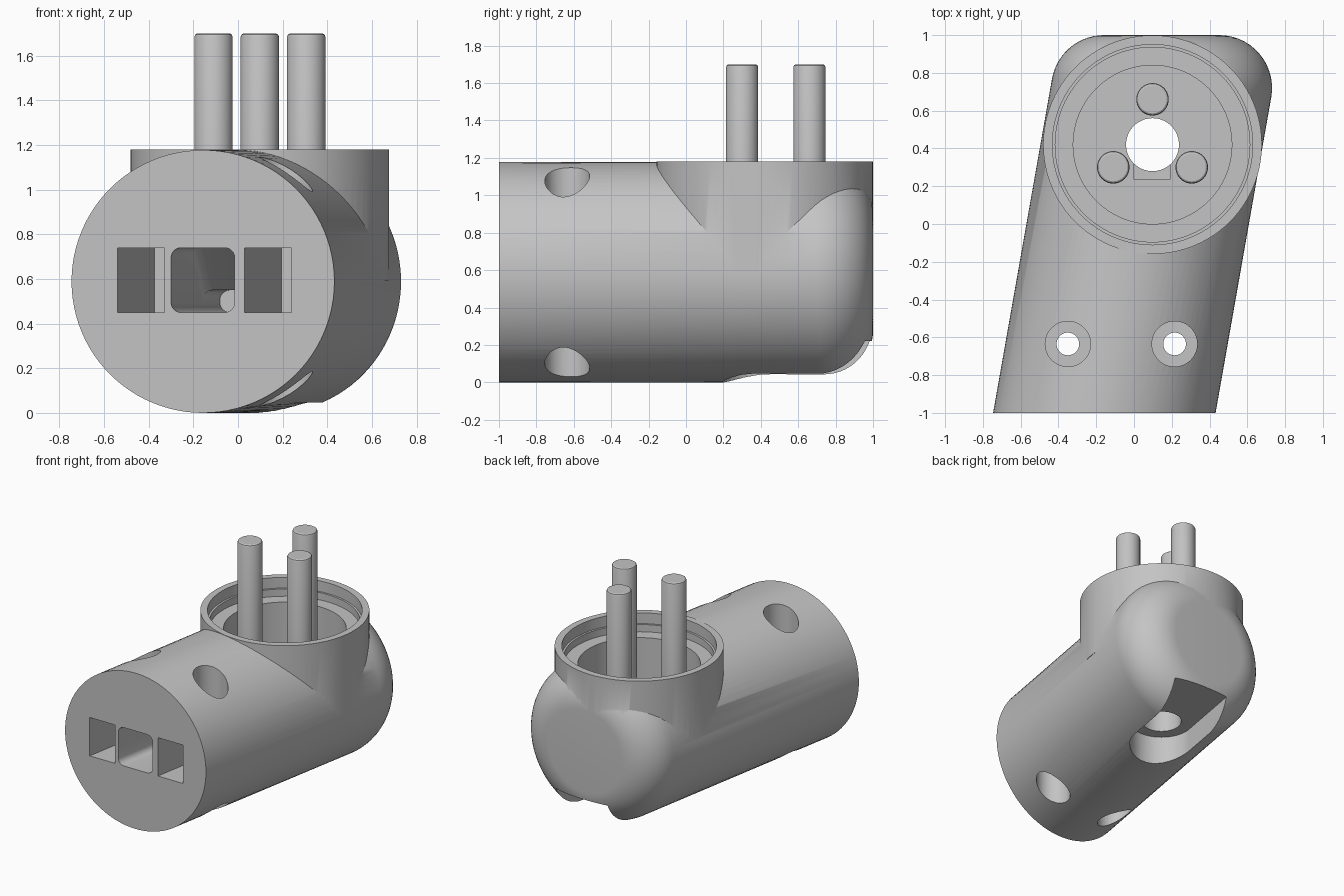
import bpy, bmesh, math
from mathutils import Vector

if "Cube" in bpy.data.objects:
    bpy.data.objects.remove(bpy.data.objects["Cube"])

grey = bpy.data.materials.new("plain_grey")
grey.use_nodes = True
COLOUR = (0.55, 0.55, 0.55, 1)
grey.diffuse_color = COLOUR
grey.node_tree.nodes["Principled BSDF"].inputs["Base Color"].default_value = COLOUR

SLANT = math.tan(math.radians(10))
R = 0.589
CX, CY = 0.098, 0.42          # centre of the upright collar
SIDES = 96


def axis_x(y):
    """x of the slanted body axis at depth y."""
    return -0.157 + (y + 1) * SLANT


def loft(name, rings):
    """Skin a list of equal-length closed rings and cap both ends."""
    bm = bmesh.new()
    loops = [[bm.verts.new(p) for p in ring] for ring in rings]
    n = len(loops[0])
    for a, b in zip(loops, loops[1:]):
        for i in range(n):
            j = (i + 1) % n
            bm.faces.new((a[i], a[j], b[j], b[i]))
    bm.faces.new(loops[0])
    bm.faces.new(loops[-1])
    bmesh.ops.recalc_face_normals(bm, faces=bm.faces)
    mesh = bpy.data.meshes.new(name)
    bm.to_mesh(mesh)
    bm.free()
    mesh.materials.append(grey)
    ob = bpy.data.objects.new(name, mesh)
    bpy.context.collection.objects.link(ob)
    return ob


def angles(n):
    return [2 * math.pi * i / n for i in range(n)]


def lathe(name, x, y, profile, n=SIDES):
    """Upright turned part from (radius, z) pairs."""
    return loft(name, [[(x + r * math.cos(a), y + r * math.sin(a), z)
                        for a in angles(n)] for r, z in profile])


def slanted_rect(x0, x1, z0, z1, y, r=0.0):
    """Rectangle section following the body slant, sizes given at the front."""
    shift = (y + 1) * SLANT
    if not r:
        pts = [(x0, z0), (x1, z0), (x1, z1), (x0, z1)]
    else:
        corners = [(x1 - r, z1 - r), (x0 + r, z1 - r), (x0 + r, z0 + r), (x1 - r, z0 + r)]
        pts = []
        for k, (cx, cz) in enumerate(corners):
            for s in range(7):
                a = math.pi / 2 * (k + s / 6)
                pts.append((cx + r * math.cos(a), cz + r * math.sin(a)))
    return [(x + shift, y, z) for x, z in pts]


def select_only(ob):
    bpy.ops.object.select_all(action='DESELECT')
    ob.select_set(True)
    bpy.context.view_layer.objects.active = ob


def combine(target, tool, operation):
    select_only(target)
    mod = target.modifiers.new("combine", 'BOOLEAN')
    mod.operation = operation
    mod.solver = 'EXACT'
    mod.object = tool
    bpy.ops.object.modifier_apply(modifier=mod.name)
    bpy.data.objects.remove(tool)


# Slanted round body with a rolled back edge
def body_rings(fillet=0.28, steps=14):
    back = Vector((0, 1, 0))
    rings = [[(axis_x(-1) + R * math.cos(a), -1, R + R * math.sin(a)) for a in angles(SIDES)]]
    for s in range(steps + 1):
        t = s / steps
        ring = []
        for a in angles(SIDES):
            c, sn = math.cos(a), math.sin(a)
            normal = Vector((c, -SLANT * c, sn)).normalized()
            phi = normal.angle(back)
            corner = Vector((axis_x(1) + R * c, 1, R + R * sn))
            centre = corner - (normal + back) * fillet / (1 + normal.dot(back))
            out = (normal * math.sin((1 - t) * phi) + back * math.sin(t * phi)) / math.sin(phi)
            ring.append(centre + out * fillet)
        rings.append(ring)
    return rings


body = loft("body", body_rings())
combine(body, lathe("collar", CX, CY, [(0.579, 0.59), (0.579, 1.181)]), 'UNION')

# Stepped well inside the collar with the central hole
well = [(0.14, 0.1), (0.14, 0.6), (0.42, 0.6), (0.42, 1.045),
        (0.515, 1.045), (0.515, 1.1), (0.53, 1.1), (0.53, 1.3)]
combine(body, lathe("well_cutter", CX, CY, well), 'DIFFERENCE')

# Round-ended slot under the back
along = Vector((SLANT, 1, 0)).normalized()
across = Vector((along.y, -along.x, 0))
hub = Vector((CX, CY, 0))
outline = [hub - across * 0.225 * math.cos(math.pi * i / 24)
           - along * 0.225 * math.sin(math.pi * i / 24) for i in range(25)]
outline += [outline[-1] + along, outline[0] + along]
slot = [[(p.x, p.y, z) for p in outline] for z in (-0.1, 0.22)]
combine(body, loft("slot_cutter", slot), 'DIFFERENCE')

# Square pockets in the front face
for x0 in (-0.54, 0.03):
    pocket = [slanted_rect(x0, x0 + 0.21, 0.45, 0.74, y) for y in (-1.1, -0.06)]
    combine(body, loft("pocket_cutter", pocket), 'DIFFERENCE')

# Central channel narrowing towards the hole
channel = [slanted_rect(-0.3, -0.015, 0.45, top, y, 0.045)
           for y, top in ((-1.1, 0.74), (-0.45, 0.74), (-0.2, 0.55), (0.24, 0.55))]
combine(body, loft("channel_cutter", channel), 'DIFFERENCE')
notch = [[(0.0, y, 0.455), (0.19, y, 0.455), (0.19, y, 0.65), (0.0, y, 0.65)]
         for y in (0.235, 0.4)]
combine(body, loft("notch_cutter", notch), 'DIFFERENCE')

# Screw holes, countersunk from above and below
screw = [(0.12, -0.1), (0.12, 0.33), (0.06, 0.33), (0.06, 0.85), (0.12, 0.85), (0.12, 1.3)]
for x in (-0.35, 0.215):
    combine(body, lathe("screw_cutter", x, -0.635, screw, 48), 'DIFFERENCE')

# Three contact pins
parts = [body]
for k, name in enumerate(("back_pin", "right_pin", "left_pin")):
    a = math.pi / 2 + k * 2 * math.pi / 3
    parts.append(lathe(name, CX + 0.24 * math.cos(a), CY + 0.24 * math.sin(a),
                       [(0.086, 0.59), (0.086, 1.685), (0.082, 1.695), (0.074, 1.7)], 40))

for ob in parts:
    select_only(ob)
    bpy.ops.object.shade_smooth_by_angle(angle=math.radians(30))
